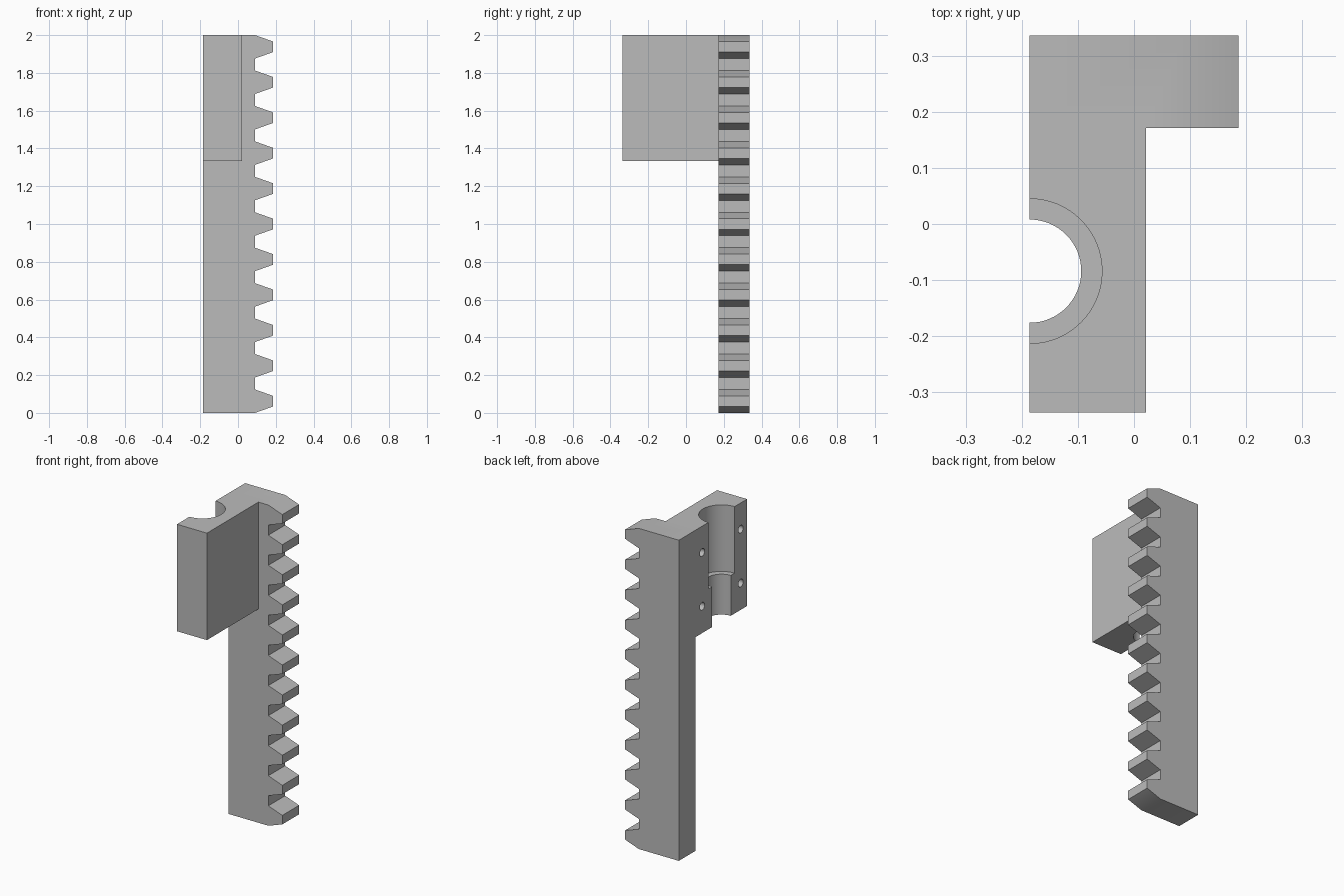
import bpy, bmesh, math
from mathutils import Matrix

cube = bpy.data.objects.get("Cube")
if cube:
    bpy.data.objects.remove(cube, do_unlink=True)

grey = bpy.data.materials.new("plain grey")
grey.use_nodes = True
COLOUR = (0.5, 0.5, 0.5, 1)
grey.diffuse_color = COLOUR
grey.node_tree.nodes["Principled BSDF"].inputs["Base Color"].default_value = COLOUR

BACK_X, ROOT_X, TIP_X = -0.186, 0.09, 0.186
REAR_Y, RACK_Y, FRONT_Y = 0.336, 0.171, -0.336
TEETH, PITCH, TOOTH = 11, 0.1876, 0.124
SLOPE = 0.034
BORE_Y, LEDGE_Z, BRACKET_Z = -0.084, 1.585, 1.333


def make(name, bm):
    bmesh.ops.recalc_face_normals(bm, faces=bm.faces)
    mesh = bpy.data.meshes.new(name)
    bm.to_mesh(mesh)
    bm.free()
    mesh.materials.append(grey)
    ob = bpy.data.objects.new(name, mesh)
    bpy.context.collection.objects.link(ob)
    return ob


def box(name, lo, hi):
    bm = bmesh.new()
    bmesh.ops.create_cube(bm, size=1)
    for v in bm.verts:
        v.co = [hi[i] if v.co[i] > 0 else lo[i] for i in range(3)]
    return make(name, bm)


def cylinder(name, centre, radius, depth, sides, turn=Matrix()):
    bm = bmesh.new()
    bmesh.ops.create_cone(bm, cap_ends=True, segments=sides, radius1=radius,
                          radius2=radius, depth=depth,
                          matrix=Matrix.Translation(centre) @ turn)
    return make(name, bm)


def combine(target, other, operation):
    mod = target.modifiers.new(operation, 'BOOLEAN')
    mod.operation, mod.solver, mod.object = operation, 'EXACT', other
    bpy.context.view_layer.objects.active = target
    bpy.ops.object.modifier_apply(modifier=mod.name)
    bpy.data.objects.remove(other, do_unlink=True)


# Toothed rack: side profile extruded through its thickness
profile = [(BACK_X, 2), (BACK_X, 0)]
for i in range(TEETH):
    z = i * PITCH
    top = 2 if i == TEETH - 1 else z + TOOTH
    profile += [(ROOT_X, z), (TIP_X, z + SLOPE), (TIP_X, top - SLOPE), (ROOT_X, top)]
bm = bmesh.new()
face = bm.faces.new([bm.verts.new((x, RACK_Y, z)) for x, z in profile])
new = bmesh.ops.extrude_face_region(bm, geom=[face])["geom"]
bmesh.ops.translate(bm, vec=(0, REAR_Y - RACK_Y, 0),
                    verts=[g for g in new if isinstance(g, bmesh.types.BMVert)])
rack = make("rack_with_bracket", bm)

# Mounting bracket with stepped half bore
bracket = box("bracket", (BACK_X, FRONT_Y, BRACKET_Z), (0.021, RACK_Y + 0.05, 2))
combine(bracket, cylinder("bore", (BACK_X, BORE_Y, 1.7), 0.092, 2, 64), 'DIFFERENCE')
combine(bracket, cylinder("wide_bore", (BACK_X, BORE_Y, LEDGE_Z + 0.5), 0.129, 1, 64),
        'DIFFERENCE')

# Four blind screw holes
for dy in (-0.19, 0.19):
    for z in (1.5, 1.836):
        hole = cylinder("screw_hole", (BACK_X, BORE_Y + dy, z), 0.024, 0.26, 24,
                        Matrix.Rotation(math.pi / 2, 4, 'Y'))
        combine(bracket, hole, 'DIFFERENCE')
combine(rack, bracket, 'UNION')

# Merge flush faces and shade
bm = bmesh.new()
bm.from_mesh(rack.data)
bmesh.ops.remove_doubles(bm, verts=bm.verts, dist=0.0001)
bmesh.ops.dissolve_limit(bm, angle_limit=0.01, verts=bm.verts, edges=bm.edges)
bm.to_mesh(rack.data)
bm.free()
bpy.ops.object.select_all(action='DESELECT')
rack.select_set(True)
bpy.context.view_layer.objects.active = rack
bpy.ops.object.shade_smooth_by_angle(angle=math.radians(30))
